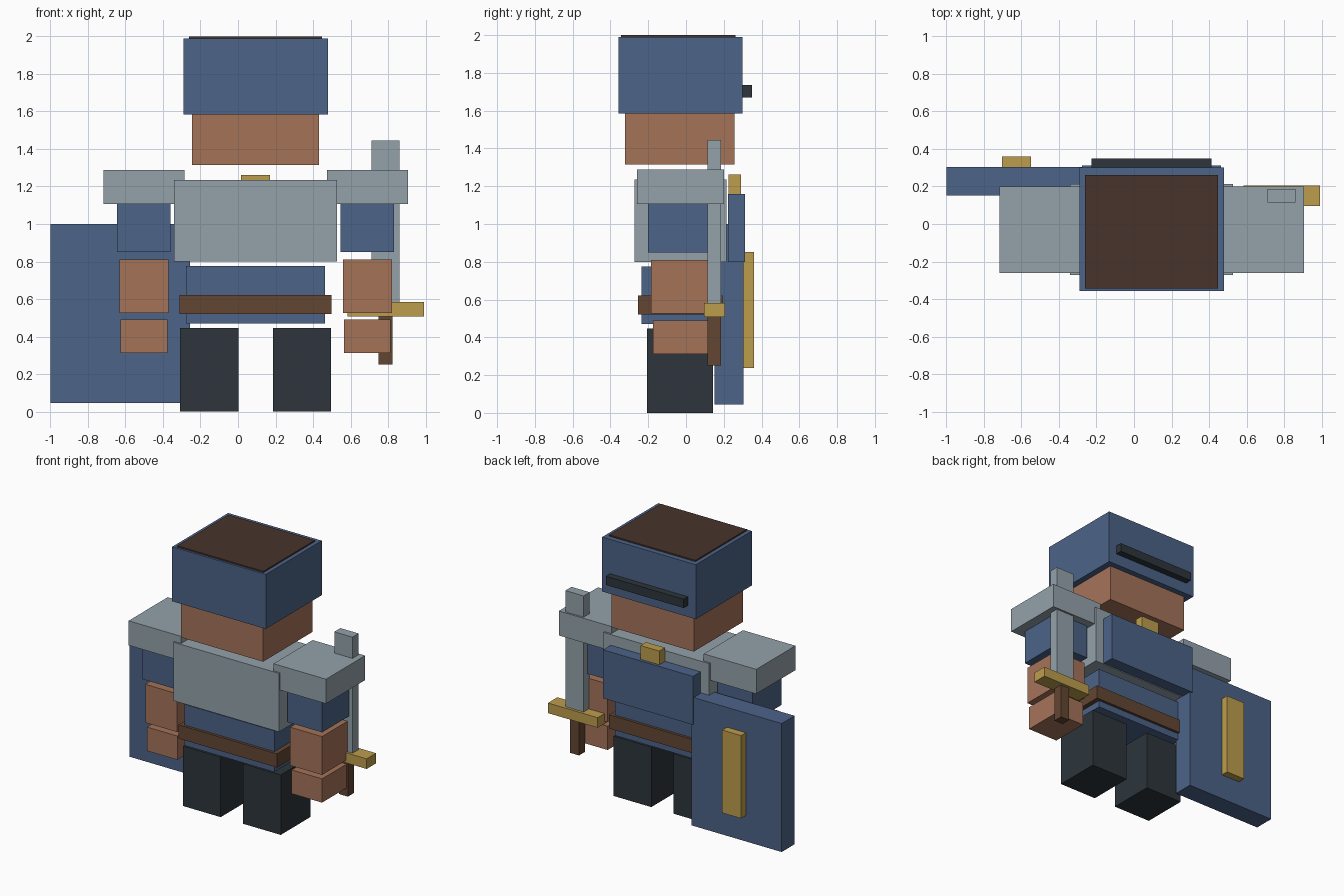
import bpy
import bmesh

if "Cube" in bpy.data.objects:
    bpy.data.objects.remove(bpy.data.objects["Cube"])


def srgb(hex_code):
    """Convert a hex colour to linear RGBA."""
    out = []
    for i in (0, 2, 4):
        c = int(hex_code[i:i + 2], 16) / 255
        out.append(c / 12.92 if c <= 0.04045 else ((c + 0.055) / 1.055) ** 2.4)
    return (*out, 1.0)


def material(name, hex_code):
    m = bpy.data.materials.new(name)
    m.diffuse_color = srgb(hex_code)
    m.use_nodes = True
    m.node_tree.nodes["Principled BSDF"].inputs["Base Color"].default_value = m.diffuse_color
    return m


blue = material("cloth blue", "4C6388")
steel = material("steel grey", "94A2AA")
skin = material("skin", "A57359")
dark = material("charcoal", "2D353B")
leather = material("leather brown", "634633")
hair = material("dark hair", "47332B")
gold = material("gold", "BD9D4D")


def box(name, mat, x, y, z):
    """Box spanning the (min, max) pair on every axis."""
    bm = bmesh.new()
    bmesh.ops.create_cube(bm, size=1)
    for v in bm.verts:
        v.co = [r[1] if c > 0 else r[0] for c, r in zip(v.co, (x, y, z))]
    mesh = bpy.data.meshes.new(name)
    bm.to_mesh(mesh)
    bm.free()
    mesh.materials.append(mat)
    obj = bpy.data.objects.new(name, mesh)
    bpy.context.collection.objects.link(obj)
    return obj


MID = 0.094  # body centre line in x


def pair(name, mat, inner, outer, y, z):
    """Mirrored left and right boxes about the body centre line."""
    box("left_" + name, mat, (MID - outer, MID - inner), y, z)
    box("right_" + name, mat, (MID + inner, MID + outer), y, z)


def centred(name, mat, half, y, z):
    """Box centred on the body centre line."""
    box(name, mat, (MID - half, MID + half), y, z)


# Head with helmet, hair on top and rear band
centred("head", skin, 0.338, (-0.322, 0.257), (1.315, 1.60))
centred("helmet", blue, 0.385, (-0.358, 0.30), (1.585, 1.99))
centred("hair_top", hair, 0.355, (-0.343, 0.262), (1.95, 2.0))
centred("helmet_rear_band", dark, 0.32, (0.29, 0.35), (1.67, 1.735))

# Torso, breastplate, belt and back cape
centred("breastplate", steel, 0.435, (-0.273, 0.214), (0.80, 1.235))
centred("tunic", blue, 0.37, (-0.235, 0.172), (0.47, 0.776))
centred("belt", leather, 0.405, (-0.255, 0.192), (0.52, 0.622))
centred("back_cape", blue, 0.37, (0.222, 0.312), (0.80, 1.16))
centred("cape_clasp", gold, 0.077, (0.224, 0.29), (1.155, 1.262))

# Legs and arms
pair("leg", dark, 0.092, 0.402, (-0.206, 0.142), (0.0, 0.446))
pair("pauldron", steel, 0.38, 0.812, (-0.26, 0.20), (1.106, 1.288))
pair("upper_arm", blue, 0.453, 0.738, (-0.20, 0.14), (0.85, 1.11))
pair("forearm", skin, 0.465, 0.727, (-0.185, 0.125), (0.525, 0.81))
pair("hand", skin, 0.47, 0.72, (-0.175, 0.115), (0.313, 0.49))

# Shield with a raised central strip
box("shield", blue, (-1.0, -0.257), (0.152, 0.304), (0.045, 1.0))
box("shield_strip", gold, (-0.705, -0.55), (0.304, 0.36), (0.237, 0.853))

# Sword
box("sword_blade", steel, (0.712, 0.862), (0.114, 0.186), (0.58, 1.446))
box("sword_guard", gold, (0.583, 0.992), (0.095, 0.206), (0.508, 0.583))
box("sword_grip", leather, (0.75, 0.824), (0.114, 0.186), (0.25, 0.51))
